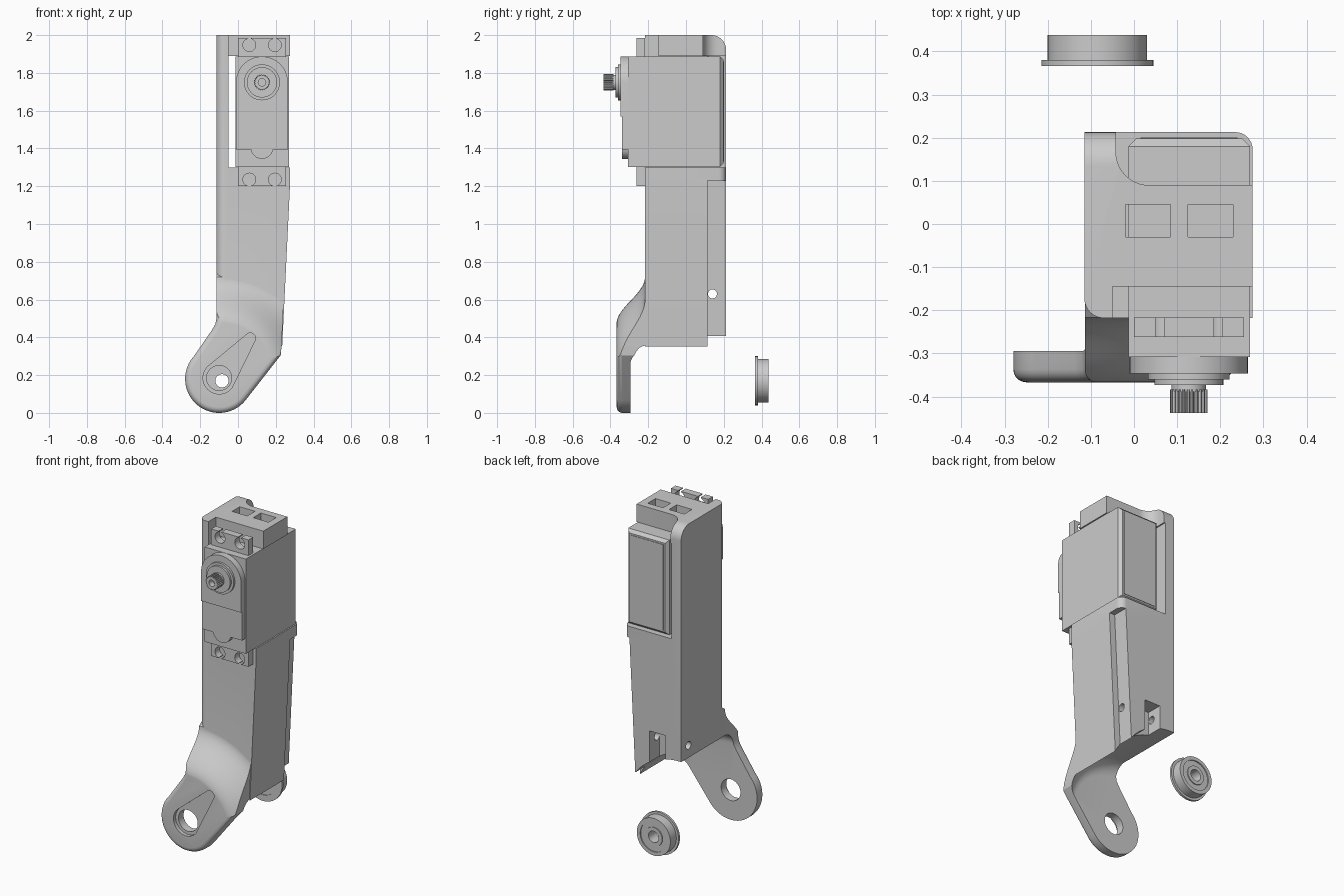
import bpy, bmesh
from math import sin, cos, pi, radians

if "Cube" in bpy.data.objects:
    bpy.data.objects.remove(bpy.data.objects["Cube"])

FX, FZ = -0.10, 0.18          # foot pivot axis
SX, SZ = 0.127, 1.75          # servo output axis


def finish(name, bm):
    bmesh.ops.recalc_face_normals(bm, faces=bm.faces[:])
    me = bpy.data.meshes.new(name)
    bm.to_mesh(me)
    bm.free()
    ob = bpy.data.objects.new(name, me)
    bpy.context.collection.objects.link(ob)
    return ob


def prism(name, pts, axis, a, b, bevel=None):
    """Extrude a 2D outline along an axis; bevel = (end 0/1, width, segments)."""
    put = {'x': lambda u, v, t: (t, u, v), 'y': lambda u, v, t: (u, t, v),
           'z': lambda u, v, t: (u, v, t)}[axis]
    bm = bmesh.new()
    caps = [[bm.verts.new(put(u, v, t)) for u, v in pts] for t in (a, b)]
    faces = [bm.faces.new(c) for c in caps]
    n = len(pts)
    for i in range(n):
        j = (i + 1) % n
        bm.faces.new((caps[0][i], caps[0][j], caps[1][j], caps[1][i]))
    bmesh.ops.recalc_face_normals(bm, faces=bm.faces[:])
    if bevel:
        bmesh.ops.bevel(bm, geom=list(faces[bevel[0]].edges), offset=bevel[1],
                        segments=bevel[2], profile=0.5, affect='EDGES')
    return finish(name, bm)


def box(name, x0, x1, y0, y1, z0, z1):
    return prism(name, [(x0, z0), (x1, z0), (x1, z1), (x0, z1)], 'y', y0, y1)


def arc(cx, cy, r, a0, a1, n=10):
    return [(cx + r * cos(radians(a0 + (a1 - a0) * i / n)),
             cy + r * sin(radians(a0 + (a1 - a0) * i / n))) for i in range(n + 1)]


def disc(name, u, v, r, axis, a, b, n=40):
    return prism(name, arc(u, v, r, 0, 360, n)[:-1], axis, a, b)


def lathe(name, profile, cx, cz, closed=False, n=96):
    """Spin an (r, y) profile round a y-parallel axis."""
    bm = bmesh.new()
    rings = [[bm.verts.new((cx + r * cos(2 * pi * k / n), y, cz + r * sin(2 * pi * k / n)))
              for k in range(n)] for r, y in profile]
    pairs = list(zip(rings, rings[1:]))
    if closed:
        pairs.append((rings[-1], rings[0]))
    else:
        bm.faces.new(rings[0])
        bm.faces.new(rings[-1])
    for p, q in pairs:
        for k in range(n):
            m = (k + 1) % n
            bm.faces.new((p[k], p[m], q[m], q[k]))
    return finish(name, bm)


def boolean(ob, tools, op='DIFFERENCE'):
    bpy.context.view_layer.objects.active = ob
    for t in tools:
        m = ob.modifiers.new('bool', 'BOOLEAN')
        m.object, m.operation, m.solver = t, op, 'EXACT'
        bpy.ops.object.modifier_apply(modifier=m.name)
        bpy.data.objects.remove(t, do_unlink=True)
    return ob


# Leg column: rounded plan, then taper, servo bay and top shaping
plan = arc(-0.07, -0.173, 0.045, 180, 270, 8) + [(0.275, -0.218)] \
    + arc(0.235, 0.173, 0.04, 0, 90, 8) + [(-0.115, 0.213)]
leg = prism('leg_link', plan, 'z', 0.3, 2.0)
boolean(leg, [
    prism('taper', [(0.275, 1.2), (0.229, 0.25), (0.6, 0.25), (0.6, 1.2)], 'y', -1, 1),
    prism('rear_inset', [(0.238, 1.23), (0.188, 0.2), (0.6, 0.2), (0.6, 1.23)], 'y', 0.115, 1),
    box('bay', -0.05, 1, -1, 1, 1.3, 1.89),
    box('front_step', -0.05, 1, -1, -0.145, 1.8, 3),
    prism('rear_step', arc(0.035, 0.167, 0.077, 180, 270) + [(1, 0.09), (1, 1), (-0.042, 1)],
          'z', 1.8, 3),
    prism('top_round', arc(0.133, 1.92, 0.08, 0, 90) + [(0.133, 2.1), (0.3, 2.1), (0.3, 1.92)],
          'x', -1, 1),
    box('pocket_a', -0.02, 0.085, -0.03, 0.045, 1.85, 3),
    box('pocket_b', 0.125, 0.23, -0.03, 0.045, 1.85, 3),
])

# Foot: rounded outline whose front blends back into the column round the pivot
outline = [(-0.114, 0.9)] + [(-0.114, 0.50), (-0.12, 0.47), (-0.137, 0.44)] \
    + arc(FX, FZ, 0.18, 137, 321, 36) + [(0.226, 0.305), (0.2305, 0.35), (0.255, 0.9)]
foot = prism('foot', outline, 'y', -0.367, -0.1, bevel=(0, 0.03, 5))
r0, r1, ya, yb = 0.29, 0.54, -0.368, -0.217
blend = [(r0 + (r1 - r0) * t / 14,
          ya + (yb - ya) * (0.5 - 0.5 * cos(pi * t / 14))) for t in range(15)]
boolean(foot, [lathe('blend', [(r0, -0.6)] + blend +
                     [(0.58, -0.16), (0.64, -0.05), (1.5, -0.05), (1.5, -0.6)], FX, FZ, True)])
boolean(leg, [foot], 'UNION')

# Clearance round the pivot, hinge notch, pin hole, foot recess and bore
clear = [(0.01, -0.295), (0.295, -0.295)] + arc(0.295, -0.215, 0.08, -80, 0, 8) + [(0.375, 0.6)]
recess = arc(FX, FZ + 0.005, 0.085, 135, 325, 30) + arc(0.065, 0.395, 0.028, -35, 135, 12)
boolean(leg, [
    lathe('clearance', clear, FX, FZ),
    box('hinge_notch', -0.01, 0.1, 0.115, 1, 0.1, 0.69),
    disc('pin_hole', 0.14, 0.63, 0.024, 'x', -1, 1, 24),
    prism('horn_recess', recess, 'y', -0.6, -0.345),
    disc('bore', FX, FZ + 0.005, 0.066, 'y', -0.6, -0.2),
])

# Servo case with chamfered back cover
case = prism('servo_case', [(-0.013, 1.302), (0.269, 1.302), (0.269, 1.888), (-0.013, 1.888)],
             'y', -0.308, 0.198, bevel=(1, 0.018, 1))
prism('servo_back_panel', [(0.015, 1.33), (0.24, 1.33), (0.24, 1.86), (0.015, 1.86)],
      'y', 0.19, 0.201)

# Servo front cover: round top, straight sides, half-round tab at the bottom
upper = [(-0.01, 1.57), (0.264, 1.57)] + arc(SX, SZ, 0.137, 0, 180, 32)
prism('servo_gear_cover', upper, 'y', -0.347, -0.3)
lower = [(-0.01, 1.57), (-0.01, 1.395), (0.06, 1.395)] \
    + arc(SX, 1.405, 0.06, 190, 350, 16) + [(0.194, 1.395), (0.264, 1.395), (0.264, 1.57)]
prism('servo_front_panel', lower, 'y', -0.34, -0.3)

# Output boss and toothed shaft
lathe('servo_boss', [(0.095, -0.33), (0.095, -0.36), (0.08, -0.36), (0.08, -0.373),
                     (0.04, -0.373), (0.04, -0.388), (0.01, -0.388)], SX, SZ, n=64)
teeth = [(SX + (0.043 if i % 4 < 2 else 0.037) * cos(2 * pi * i / 96),
          SZ + (0.043 if i % 4 < 2 else 0.037) * sin(2 * pi * i / 96)) for i in range(96)]
shaft = prism('output_shaft', teeth, 'y', -0.438, -0.384)
boolean(shaft, [disc('screw_hole', SX, SZ, 0.02, 'y', -0.6, -0.4, 24)])

# Mounting ears with open screw slots
for name, z0, z1, hz, out in (('upper_ear', 1.885, 1.985, 1.947, 2.2),
                              ('lower_ear', 1.2, 1.305, 1.235, 1.0)):
    ear = box(name, 0.0, 0.255, -0.262, -0.217, z0, z1)
    for hx in (0.06, 0.195):
        boolean(ear, [disc('hole', hx, hz, 0.034, 'y', -1, 1, 28),
                      box('slot', hx - 0.01, hx + 0.01, -1, 1, min(hz, out), max(hz, out))])

# Flanged bearing, lying apart behind the foot
lathe('flanged_bearing', [(0.035, 0.366), (0.058, 0.366), (0.058, 0.372), (0.092, 0.372),
                          (0.092, 0.366), (0.13, 0.366), (0.13, 0.38), (0.115, 0.38),
                          (0.115, 0.438), (0.092, 0.438), (0.092, 0.432), (0.058, 0.432),
                          (0.058, 0.438), (0.035, 0.438)], -0.085, 0.17, True, 64)

# Smooth shading with crisp edges
bpy.ops.object.select_all(action='DESELECT')
for ob in bpy.context.collection.objects:
    ob.select_set(True)
    bpy.context.view_layer.objects.active = ob
bpy.ops.object.shade_smooth_by_angle(angle=radians(30))
